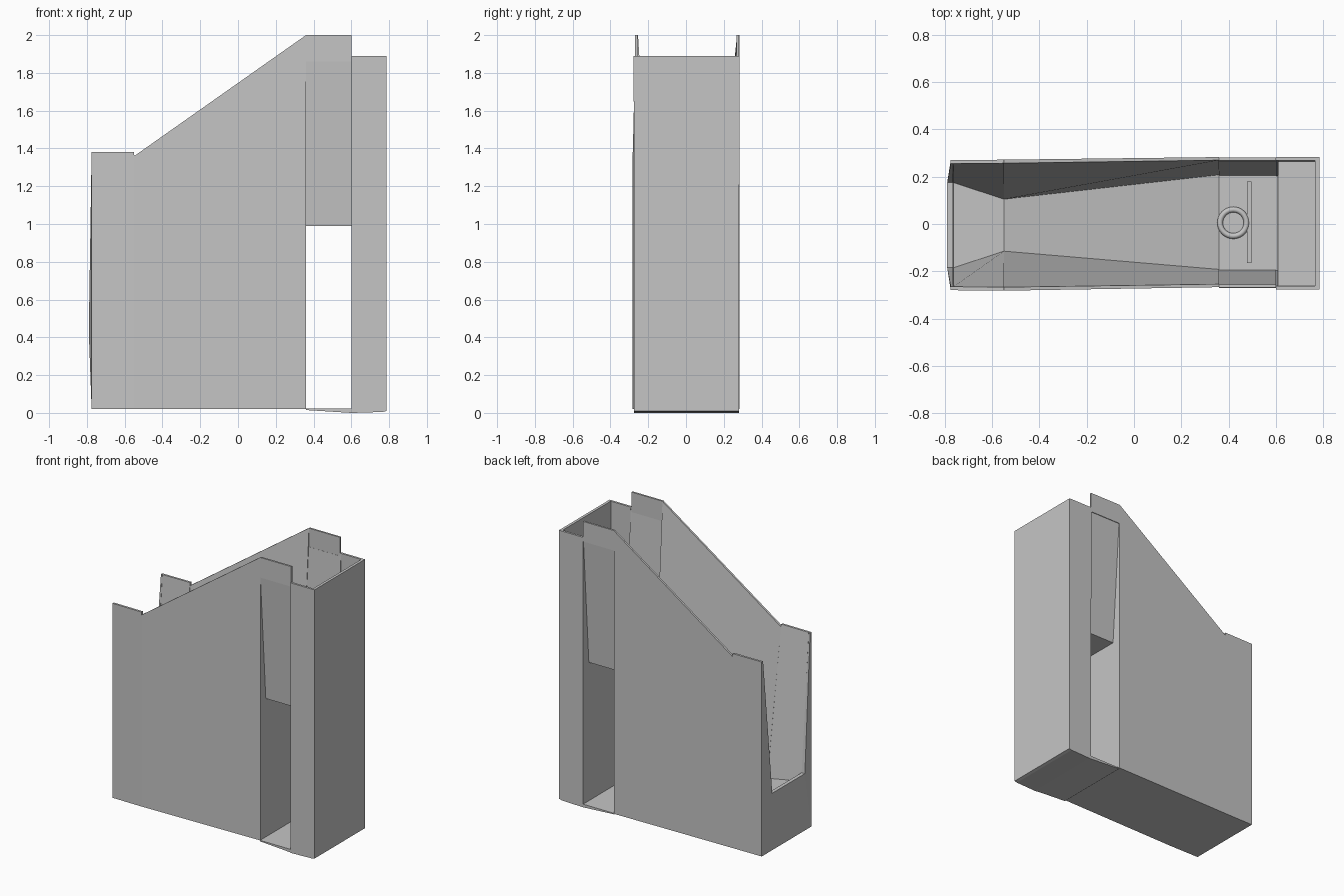
import bpy, bmesh, math

if "Cube" in bpy.data.objects:
    bpy.data.objects.remove(bpy.data.objects["Cube"])

grey = bpy.data.materials.new("plain_grey")
grey.diffuse_color = (0.56, 0.56, 0.56, 1)
grey.use_nodes = True
grey.node_tree.nodes["Principled BSDF"].inputs["Base Color"].default_value = grey.diffuse_color


def finish(name, bm):
    bmesh.ops.recalc_face_normals(bm, faces=bm.faces)
    mesh = bpy.data.meshes.new(name)
    bm.to_mesh(mesh)
    bm.free()
    mesh.materials.append(grey)
    ob = bpy.data.objects.new(name, mesh)
    bpy.context.collection.objects.link(ob)
    return ob


def trough(name, stations):
    """Loft a U-shaped section along x.
    station: x, centre y, bottom half-width, bottom z, outer top half-width,
    top z, inner top half-width, floor half-width, floor z, floor x offset"""
    bm = bmesh.new()
    rings = []
    for x, cy, yb, zb, yo, zt, yi, yf, zf, dx in stations:
        half = [(yb, zb, 0), (yo, zt, 0), (yi, zt, 0), (yf, zf, dx)]
        pts = [(x + d, cy - y, z) for y, z, d in half]
        pts += [(x + d, cy + y, z) for y, z, d in reversed(half)]
        rings.append([bm.verts.new(p) for p in pts])
    for a, b in zip(rings, rings[1:]):
        for i in range(8):
            j = (i + 1) % 8
            bm.faces.new((a[i], a[j], b[j], b[i]))
    for r in (rings[0], rings[-1]):
        for q in ((0, 1, 2, 3), (0, 3, 4, 7), (4, 5, 6, 7)):
            bm.faces.new([r[i] for i in q])
    bmesh.ops.dissolve_degenerate(bm, dist=1e-5, edges=bm.edges)
    return finish(name, bm)


def box(name, x0, x1, y0, y1, z0, z1, z0_right=None):
    bm = bmesh.new()
    bmesh.ops.create_cube(bm, size=1)
    for v in bm.verts:
        right = v.co.x > 0
        low = z0_right if right and z0_right is not None else z0
        v.co = (x1 if right else x0, y1 if v.co.y > 0 else y0,
                z1 if v.co.z > 0 else low)
    return finish(name, bm)


# main tray with sloping rim, tapered inside and open front notch
trough("main_tray", [
    (-0.775, -0.005, .275, .02, .275, 1.38, .26, .18, .43, -.015),
    (-0.765, -0.005, .275, .02, .275, 1.38, .26, .18, .43, 0),
    (-0.764, -0.005, .275, .02, .275, 1.38, .26, .18, .37, 0),
    (-0.550, -0.005, .277, .02, .277, 1.38, .262, .11, .36, 0),
    (-0.549, -0.005, .277, .02, .277, 1.36, .262, .11, .36, 0),
    (0.360, 0.008, .275, .02, .275, 2.0, .262, .20, 1.0, 0),
])

# upper pocket: side panels lean inward down to a shelf, open below
trough("upper_pocket", [
    (0.36, 0.005, .212, .99, .272, 1.87, .262, .20, 1.0, 0),
    (0.60, 0.005, .212, .99, .272, 1.87, .262, .20, 1.0, 0),
])
for side, name in ((-1, "front_tab"), (1, "back_tab")):
    y = sorted((0.006 + side * .262, 0.006 + side * .275))
    box(name, .36, .60, y[0], y[1], 1.86, 2.0)

# rear column: hollow, with a notched divider towards the pocket
trough("rear_column", [
    (0.600, 0.003, .277, .0, .280, 1.89, .265, .20, 1.0, 0),
    (0.610, 0.003, .277, .0, .280, 1.89, .265, .20, 1.0, 0),
    (0.611, 0.003, .277, .0, .280, 1.89, .265, .26, .03, 0),
    (0.765, 0.003, .277, .005, .280, 1.89, .265, .26, .03, 0),
    (0.766, 0.003, .277, .005, .280, 1.89, .265, .26, 1.89, 0),
    (0.785, 0.003, .277, .01, .280, 1.89, .265, .26, 1.89, 0),
])

# base plate joining tray and column under the opening
box("base_plate", .36, .60, -.27, .28, .015, .022, 0.0)

# shelf details: ring and narrow bar
bpy.ops.mesh.primitive_torus_add(location=(.42, .005, 1.003), major_radius=.056,
                                 minor_radius=.012, major_segments=32, minor_segments=8)
ring = bpy.context.object
ring.name = "shelf_ring"
ring.data.materials.append(grey)
bpy.ops.object.shade_smooth_by_angle(angle=math.radians(50))
box("shelf_bar", .477, .497, -.165, .18, .995, 1.008)
